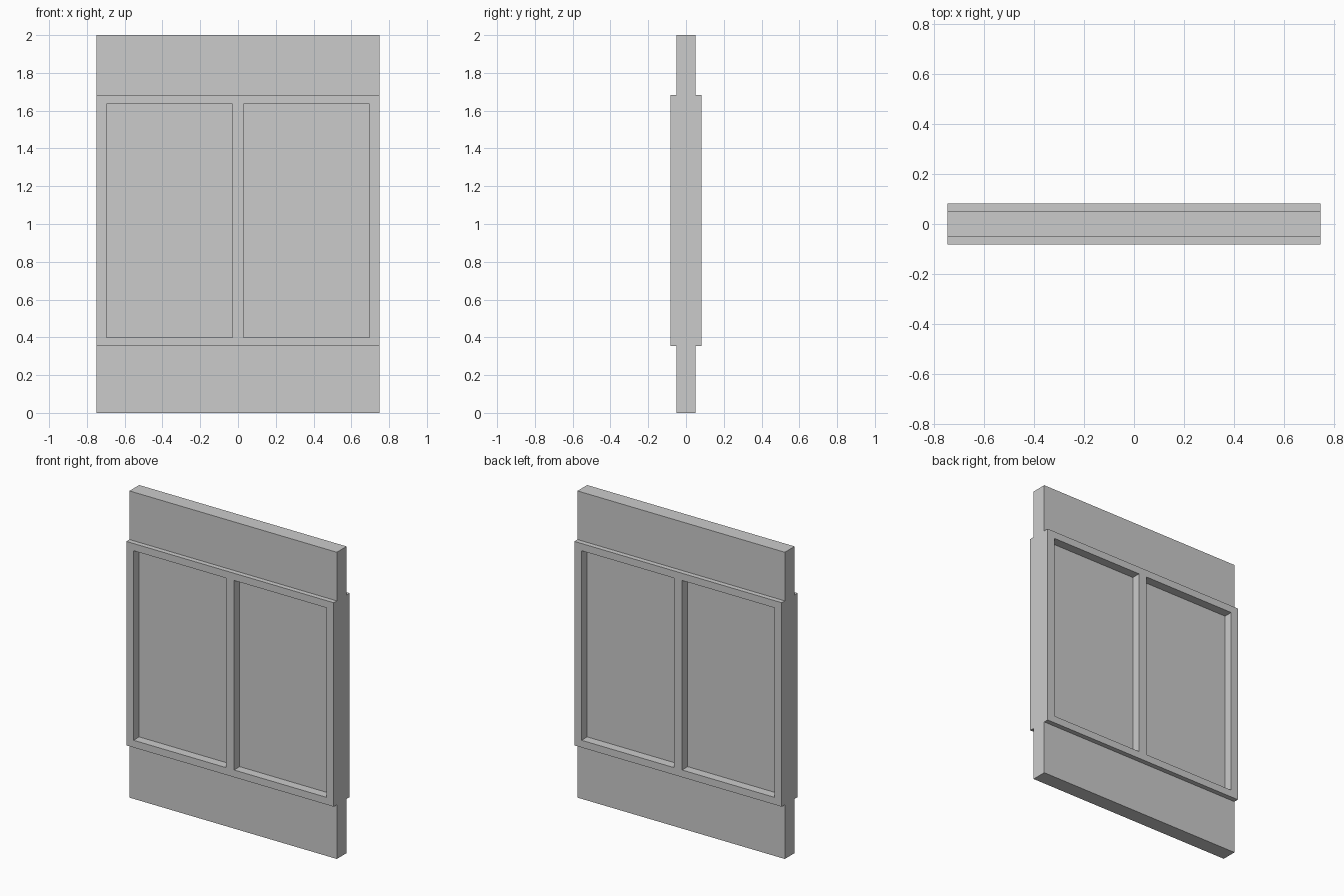
import bpy

if "Cube" in bpy.data.objects:
    bpy.data.objects.remove(bpy.data.objects["Cube"])

HALF_W, HEIGHT = 0.748, 2.0
WALL_Y, FRAME_Y, GLASS_Y = 0.05, 0.082, 0.024
FRAME_Z = (0.353, 1.683)
PANE_X, PANE_Z = (0.029, 0.696), (0.40, 1.636)


def box(name, x, y_half, z):
    bpy.ops.mesh.primitive_cube_add(
        size=1, location=((x[0] + x[1]) / 2, 0, (z[0] + z[1]) / 2))
    ob = bpy.context.object
    ob.name = ob.data.name = name
    ob.scale = (x[1] - x[0], 2 * y_half, z[1] - z[0])
    bpy.ops.object.transform_apply(location=False, rotation=False, scale=True)
    return ob


def add_rect(curve, x, z):
    spline = curve.splines.new('POLY')
    spline.points.add(3)
    corners = [(x[0], z[0]), (x[1], z[0]), (x[1], z[1]), (x[0], z[1])]
    for point, (px, pz) in zip(spline.points, corners):
        point.co = (px, pz, 0, 1)
    spline.use_cyclic_u = True


# Solid wall above and below the window
box("wall_lower", (-HALF_W, HALF_W), WALL_Y, (0, FRAME_Z[0]))
box("wall_upper", (-HALF_W, HALF_W), WALL_Y, (FRAME_Z[1], HEIGHT))

# Window frame: flat outline with two openings, extruded to thickness
curve = bpy.data.curves.new("window_frame", 'CURVE')
curve.dimensions = '2D'
curve.fill_mode = 'BOTH'
curve.extrude = FRAME_Y
add_rect(curve, (-HALF_W, HALF_W), FRAME_Z)
panes = {"left": (-PANE_X[1], -PANE_X[0]), "right": PANE_X}
for x in panes.values():
    add_rect(curve, x, PANE_Z)
frame = bpy.data.objects.new("window_frame", curve)
frame.rotation_euler.x = 1.5707963
bpy.context.collection.objects.link(frame)
bpy.ops.object.select_all(action='DESELECT')
frame.select_set(True)
bpy.context.view_layer.objects.active = frame
bpy.ops.object.convert(target='MESH')
bpy.ops.object.transform_apply(location=False, rotation=True, scale=False)
frame = bpy.context.object

# Weld the extruded curve and give it clean flat faces
bpy.ops.object.mode_set(mode='EDIT')
bpy.ops.mesh.select_all(action='SELECT')
bpy.ops.mesh.remove_doubles(threshold=0.0001)
bpy.ops.mesh.normals_make_consistent(inside=False)
bpy.ops.object.mode_set(mode='OBJECT')
bpy.ops.object.shade_flat()

# Recessed panes
for side, x in panes.items():
    box("pane_" + side, x, GLASS_Y, PANE_Z)
